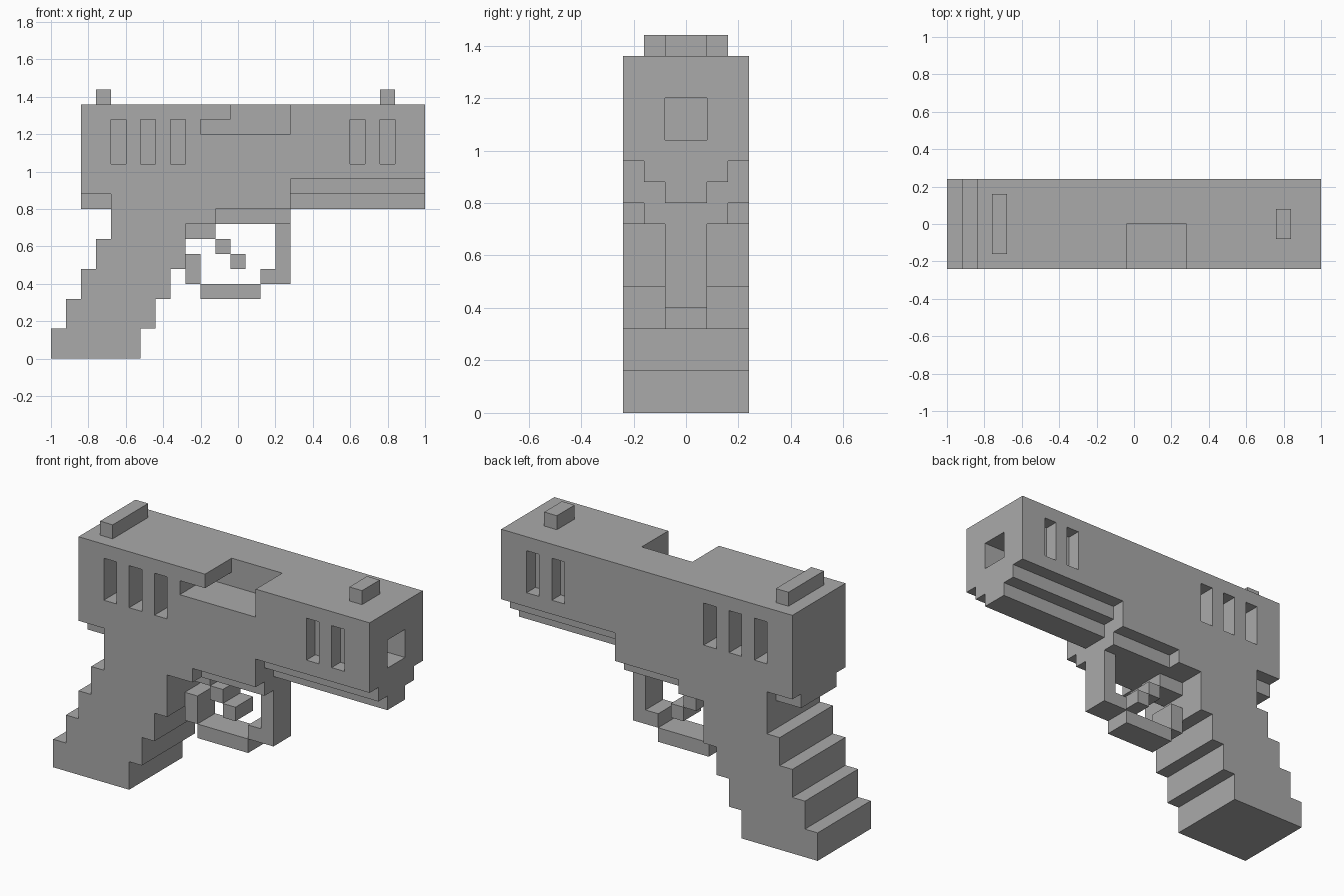
import bpy
import bmesh

if "Cube" in bpy.data.objects:
    bpy.data.objects.remove(bpy.data.objects["Cube"])

U = 0.08  # block size; profiles below are counted in blocks from the rear bottom corner

grey = bpy.data.materials.new("plain grey")
grey.use_nodes = True
grey.diffuse_color = (0.4, 0.4, 0.4, 1)
grey.node_tree.nodes["Principled BSDF"].inputs["Base Color"].default_value = (0.4, 0.4, 0.4, 1)


def add_prism(bm, profile, y0, y1):
    """Extrude an x-z profile from y0 to y1, all in blocks."""
    verts = [bm.verts.new((x * U - 1, y0 * U, z * U)) for x, z in profile]
    face = bm.faces.new(verts)
    out = bmesh.ops.extrude_face_region(bm, geom=[face])
    moved = [v for v in out["geom"] if isinstance(v, bmesh.types.BMVert)]
    bmesh.ops.translate(bm, verts=moved, vec=(0, (y1 - y0) * U, 0))


def rect(x0, x1, z0, z1):
    return [(x0, z0), (x1, z0), (x1, z1), (x0, z1)]


def make(name, prisms):
    bm = bmesh.new()
    for profile, y0, y1 in prisms:
        add_prism(bm, profile, y0, y1)
    bmesh.ops.recalc_face_normals(bm, faces=bm.faces)
    mesh = bpy.data.meshes.new(name)
    bm.to_mesh(mesh)
    bm.free()
    mesh.materials.append(grey)
    obj = bpy.data.objects.new(name, mesh)
    bpy.context.collection.objects.link(obj)
    return obj


# Slide
slide = make("slide", [(rect(2, 25, 12, 17), -3, 3)])

# Side slots, muzzle bore and ejection port cut from the slide
cuts = [(rect(22, 26, 13, 15), -1, 1)]
for x, depth in ((4, 2), (6, 2), (8, 2), (20, 1), (22, 1)):
    slot = rect(x, x + 1, 13, 16)
    cuts += [(slot, -4, depth - 3), (slot, 3 - depth, 4)]
cuts.append(([(10, 15), (16, 15), (16, 18), (12, 18), (12, 16), (10, 16)], -4, 0))
cutter = make("slide_cutter", cuts)
cutter.hide_render = True
cutter.hide_viewport = True
mod = slide.modifiers.new("openings", "BOOLEAN")
mod.operation = "DIFFERENCE"
mod.solver = "EXACT"
mod.object = cutter

# Frame and stepped grip in one profile
back, front = [], []
for i in range(4):
    back += [(i, 2 * i), (i, 2 * i + 2)]
    top = 9 if i == 3 else 2 * i + 2
    front += [(6 + i, 2 * i), (6 + i, top)]
front += [(11, 9), (11, 10), (16, 10), (16, 12)]
back += [(4, 8), (4, 11), (2, 11), (2, 12)]
make("frame_and_grip", [(front + back[::-1], -3, 3)])

# Narrower steps under the frame
make("rear_tang", [(rect(2, 4, 10, 11), -2, 2)])
make("upper_rail", [(rect(16, 25, 11, 12), -2, 2)])
make("lower_rail", [(rect(16, 25, 10, 11), -1, 1)])
make("trigger_housing", [(rect(11, 16, 9, 10), -2, 2)])

# Trigger and its guard
make("trigger", [(rect(9, 11, 8, 9), -1, 1),
                 (rect(11, 12, 7, 8), -1, 1),
                 (rect(12, 13, 6, 7), -1, 1)])
make("guard_rear", [(rect(9, 10, 5, 7), -1, 1)])
make("guard_bottom", [(rect(10, 14, 4, 5), -1, 1)])
make("guard_front", [([(14, 5), (16, 5), (16, 9), (15, 9), (15, 6), (14, 6)], -1, 1)])

# Sights
make("rear_sight", [(rect(3, 4, 17, 18), -2, 2)])
make("front_sight", [(rect(22, 23, 17, 18), -1, 1)])
